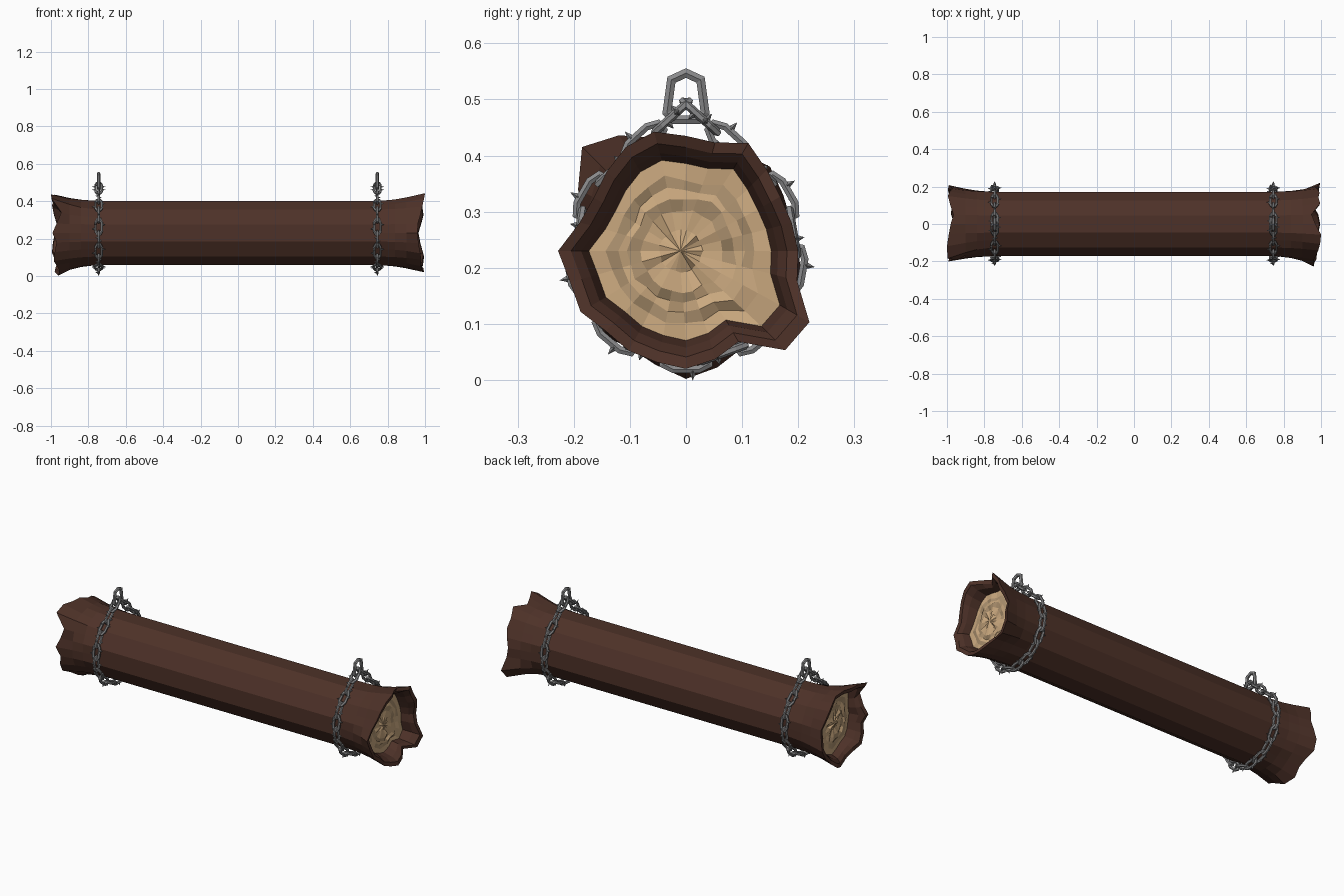
import bpy, bmesh, math, random
from mathutils import Vector

if "Cube" in bpy.data.objects:
    bpy.data.objects.remove(bpy.data.objects["Cube"])

random.seed(4)
CZ, N, BODY = 0.23, 24, 0.178


def material(name, rgb):
    m = bpy.data.materials.new(name)
    m.diffuse_color = (*rgb, 1)
    m.use_nodes = True
    m.node_tree.nodes["Principled BSDF"].inputs["Base Color"].default_value = m.diffuse_color
    return m


BARK = material("dark_bark", (0.075, 0.031, 0.021))
WOOD = material("pale_wood", (0.60, 0.40, 0.215))
RING = material("growth_ring", (0.41, 0.28, 0.155))
STEEL = material("grey_steel", (0.25, 0.25, 0.255))


def finish(name, bm, mats):
    bmesh.ops.recalc_face_normals(bm, faces=bm.faces)
    me = bpy.data.meshes.new(name)
    bm.to_mesh(me)
    bm.free()
    for m in mats:
        me.materials.append(m)
    ob = bpy.data.objects.new(name, me)
    bpy.context.collection.objects.link(ob)
    return ob


# ---- log: torn rim radius (in mm) and notch depth (in mm) every 15 degrees ----
RIGHT_R = [200, 195, 194, 204, 222, 200, 205, 220, 214, 200, 190, 196,
           228, 214, 217, 202, 205, 205, 210, 200, 187, 250, 254, 205]
RIGHT_N = [35, 20, 8, 15, 5, 50, 30, 0, 5, 15, 25, 38,
           40, 35, 25, 20, 22, 15, 5, 15, 40, 12, 5, 25]
LEFT_R = [200, 195, 200, 212, 202, 195, 205, 208, 238, 262, 222, 195,
          200, 195, 205, 212, 200, 210, 228, 215, 200, 196, 212, 215]
LEFT_N = [20, 30, 15, 5, 18, 35, 20, 10, 0, 3, 55, 30,
          8, 30, 20, 15, 30, 45, 40, 20, 30, 20, 5, 10]


def body_radius(i):
    # twelve flat sides, corners on the odd steps
    return BODY if i % 2 else BODY * math.cos(math.pi / 12)


def ring(xs, rs, off=0.0):
    return [Vector((xs[i], off + rs[i] * math.cos(i * math.tau / N),
                    CZ + rs[i] * math.sin(i * math.tau / N))) for i in range(N)]


def log_end(s, radii, notches):
    """Rings from the body outwards, over the lip and in to the wood centre."""
    R = [r / 1000 for r in radii]
    X = [1 - n / 1000 for n in notches]
    B = [body_radius(i) for i in range(N)]
    out = []
    for x, t in ((0.76, 0.0), (0.84, 0.18), (0.90, 0.45)):
        out.append((ring([s * x] * N, [b + (r - b) * t for b, r in zip(B, R)]), "bark"))
    out.append((ring([s * x for x in X], R), "bark"))
    out.append((ring([s * (x - 0.004) for x in X], [r * 0.90 for r in R]), "bark"))
    out.append((ring([s * (x * 0.5 + 0.46) for x in X], [r * 0.82 for r in R]), "bark"))
    W = [r * 0.76 for r in R]
    out.append((ring([s * 0.905] * N, W), "bark"))
    # growth rings, rounder towards the middle
    for f, kind in ((0.82, "wood"), (0.69, "ring"), (0.60, "wood"), (0.46, "ring"), (0.24, "wood")):
        k = (1 - f) * 1.3
        rs = [f * (w * (1 - k) + 0.158 * k) * random.uniform(0.96, 1.04) for w in W]
        out.append((ring([s * (0.905 + random.uniform(-0.006, 0.008)) for _ in range(N)],
                         rs, -0.012 * (1 - f)), kind))
    return out


bm = bmesh.new()
left = log_end(-1, LEFT_R, LEFT_N)
right = log_end(1, RIGHT_R, RIGHT_N)
IDX = {"bark": 0, "wood": 1, "ring": 2}


def add_ring(pts):
    return [bm.verts.new(p) for p in pts]


def bridge(a, b, kind):
    for i in range(N):
        j = (i + 1) % N
        f = bm.faces.new((a[i], a[j], b[j], b[i]))
        # rings fade out in the lower right sector
        k = "wood" if kind == "ring" and 19 <= i <= 22 else kind
        f.material_index = IDX[k]


starts = []
for s, rows in ((-1, left), (1, right)):
    prev = add_ring(rows[0][0])
    starts.append(prev)
    for pts, kind in rows[1:]:
        cur = add_ring(pts)
        bridge(prev, cur, kind)
        prev = cur
    tip = bm.verts.new((s * 0.915, -0.01, CZ))
    for i in range(N):
        bm.faces.new((prev[i], prev[(i + 1) % N], tip)).material_index = 1
bridge(starts[0], starts[1], "bark")
finish("log", bm, [BARK, WOOD, RING])


# ---- chains ----
def sweep(bm, pts, w, rad, sides=6):
    """Closed tube along a flat loop of points whose plane has normal w."""
    n, rows = len(pts), []
    for i, p in enumerate(pts):
        d0 = (p - pts[i - 1]).normalized()
        d1 = (pts[(i + 1) % n] - p).normalized()
        t = (d0 + d1).normalized()
        side = t.cross(w) / max(0.5, t.dot(d1))
        rows.append([bm.verts.new(p + rad * (side * math.cos(a) + w * math.sin(a)))
                     for a in (math.tau * (k + 0.5) / sides for k in range(sides))])
    for i in range(n):
        a, b = rows[i], rows[(i + 1) % n]
        for k in range(sides):
            m = (k + 1) % sides
            bm.faces.new((a[k], a[m], b[m], b[k]))


def spike(bm, base, d, t, length=0.017, r=0.007):
    u = t.normalized()
    v = d.cross(u).normalized()
    ring_v = [bm.verts.new(base + r * c) for c in (u, v, -u, -v)]
    tip = bm.verts.new(base + d * length)
    for i in range(4):
        bm.faces.new((ring_v[i], ring_v[(i + 1) % 4], tip))
    bm.faces.new(ring_v[::-1])


def link(bm, c, t, side, w):
    """Eight-cornered link, long axis t, short axis side, with barbs."""
    L, H = 0.041, 0.017
    shape = [(L, .45), (.55 * L, 1), (-.55 * L, 1), (-L, .45),
             (-L, -.45), (-.55 * L, -1), (.55 * L, -1), (L, -.45)]
    sweep(bm, [c + t * a + side * (b * H) for a, b in shape], w, 0.0075)
    for sg in (1, -1):
        spike(bm, c + side * sg * (H + 0.003) + t * 0.012 * sg, side * sg, t)
        spike(bm, c + side * sg * H - t * 0.012 * sg + w * sg * 0.004, w * sg, t, 0.014)


# path: from the hanging point, round under the log and back
RC, TOP = 0.194, 0.262
half = math.acos(RC / TOP)
straight = math.sqrt(TOP ** 2 - RC ** 2)
arc = RC * (math.tau - 2 * half)
total = 2 * straight + arc


def path(d):
    """Point and tangent (y, z) at distance d along the chain."""
    def on_arc(a):
        return Vector((0, RC * math.sin(a), CZ + RC * math.cos(a)))
    apex = Vector((0, 0, CZ + TOP))
    if d < straight:
        v = on_arc(half) - apex
        return apex + v * (d / straight), v.normalized()
    if d > straight + arc:
        v = apex - on_arc(-half)
        return apex - v * ((total - d) / straight), v.normalized()
    a = half + (d - straight) / RC
    return on_arc(a), Vector((0, math.cos(a), -math.sin(a)))


LINKS = 19
XAX = Vector((1, 0, 0))
for name, x in (("left_chain", -0.745), ("right_chain", 0.745)):
    bm = bmesh.new()
    for i in range(LINKS):
        p, t = path(0.034 + (total - 0.068) * i / (LINKS - 1))
        p = p + XAX * x
        flat = t.cross(XAX)
        if i % 2 == 0:
            link(bm, p, t, XAX, flat)
        else:
            link(bm, p, t, flat, XAX)
    finish(name, bm, [STEEL])

    # larger hanging link, standing in the side plane
    bm = bmesh.new()
    outline = [(0, .547), (.026, .535), (.034, .477), (.022, .464),
               (-.022, .464), (-.034, .477), (-.026, .535)]
    sweep(bm, [Vector((x, y, z)) for y, z in outline], XAX, 0.009)
    finish(name.replace("chain", "hanging_link"), bm, [STEEL])
